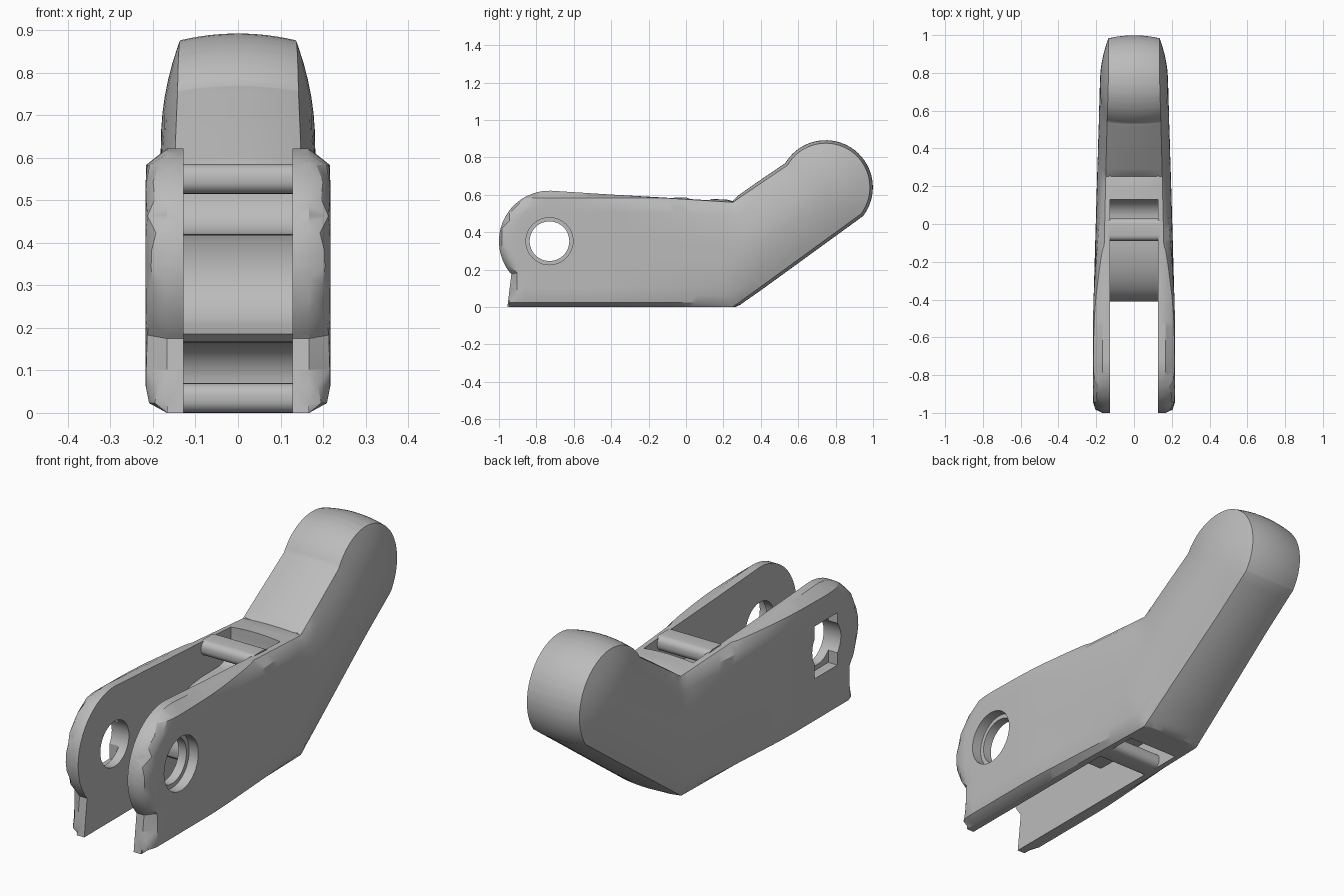
import bpy, bmesh, math
from mathutils import Vector
from mathutils.geometry import intersect_point_line

cube = bpy.data.objects.get("Cube")
if cube:
    bpy.data.objects.remove(cube, do_unlink=True)

grey = bpy.data.materials.new("plain_grey")
grey.use_nodes = True
colour = (0.5, 0.5, 0.5, 1)
grey.diffuse_color = colour
grey.node_tree.nodes["Principled BSDF"].inputs["Base Color"].default_value = colour


def to_object(name, bm):
    bmesh.ops.recalc_face_normals(bm, faces=bm.faces[:])
    mesh = bpy.data.meshes.new(name)
    bm.to_mesh(mesh)
    bm.free()
    mesh.materials.append(grey)
    ob = bpy.data.objects.new(name, mesh)
    bpy.context.scene.collection.objects.link(ob)
    return ob


def arc(cy, cz, ry, rz, start, end, n):
    angles = [math.radians(start + (end - start) * i / n) for i in range(n + 1)]
    return [(cy + ry * math.cos(a), cz + rz * math.sin(a)) for a in angles]


def prism(name, profile, x0, x1):
    """Side profile (y, z) extruded from x0 to x1."""
    bm = bmesh.new()
    face = bm.faces.new([bm.verts.new((x0, y, z)) for y, z in profile])
    out = bmesh.ops.extrude_face_region(bm, geom=[face])
    for v in out["geom"]:
        if isinstance(v, bmesh.types.BMVert):
            v.co.x = x1
    return to_object(name, bm)


def box_profile(y0, y1, z0, z1):
    return [(y0, z0), (y1, z0), (y1, z1), (y0, z1)]


def clamp(t):
    return max(0.0, min(1.0, t))


# Side outline: rounded fork end, straight body, raised arm with a round head
PIVOT = (-0.73, 0.352)
outline = [(0.25, 0), (-0.955, 0)]
outline += arc(*PIVOT, 0.27, 0.27, 221, 88, 28)
outline += [(0.25, 0.56)]
outline += arc(0.747, 0.64, 0.236, 0.236, 150, -37, 36)
ring = [Vector((0, y, z)) for y, z in outline]
segments = list(zip(ring, ring[1:] + ring[:1]))


def rim_distance(p):
    best = 9.0
    for a, b in segments:
        q, t = intersect_point_line(p, a, b)
        q = a.lerp(b, clamp(t))
        best = min(best, (p - q).length)
    return best


def arm_blend(y):
    return clamp((y + 0.4) / 0.8)


def half_width(p):
    """Filleted flanks at the fork turning into domed flanks at the head."""
    u = arm_blend(p.y)
    w = 0.217 - 0.036 * clamp((p.y + 0.5) / 1.25)
    d = rim_distance(p)
    k = 1 - clamp(d / 0.05)
    fillet = 0.05 * (1 - math.sqrt(max(0, 1 - k * k)))
    dome = 0.045 * (1 - clamp(d / 0.24)) ** 2
    return w - (1 - u) * fillet - u * dome


# Left flank, finely divided, then shaped
bm = bmesh.new()
bm.faces.new([bm.verts.new(p) for p in ring])
core = bm.faces[:]
for step in (0.003, 0.006, 0.009, 0.013, 0.017):
    bmesh.ops.inset_region(bm, faces=core, thickness=step, use_even_offset=True)
    core = [max(bm.faces, key=lambda f: f.calc_area())]
for axis, count, first in ((1, 49, -0.983), (2, 22, 0.023)):
    for i in range(count):
        co, no = Vector(), Vector()
        co[axis], no[axis] = first + 0.04 * i, 1
        bmesh.ops.bisect_plane(bm, geom=bm.verts[:] + bm.edges[:] + bm.faces[:],
                               plane_co=co, plane_no=no, dist=0.0005)

# Outward directions along the rim
rim_edges = [e for e in bm.edges if e.is_boundary]
outward = {}
for e in rim_edges:
    a, b = e.verts
    along = (b.co - a.co).normalized()
    away = (a.co + b.co) / 2 - e.link_faces[0].calc_center_median()
    away = (away - along * away.dot(along)).normalized()
    for v in (a, b):
        outward[v] = outward.get(v, Vector()) + away
base = {v: v.co.copy() for v in outward}
widths = {v: half_width(v.co) for v in bm.verts}
for v, w in widths.items():
    v.co.x = w

# Crowned rim surface from the flank to the centre plane
layer = {v: v for v in outward}
STEPS = 6
for s in range(1, STEPS + 1):
    t = 1 - s / STEPS
    fresh = {}
    for v, n in outward.items():
        p = base[v] + n.normalized() * 0.016 * arm_blend(base[v].y) * (1 - t * t)
        fresh[v] = bm.verts.new((widths[v] * t, p.y, max(0, p.z)))
    for e in rim_edges:
        a, b = e.verts
        bm.faces.new((layer[a], layer[b], fresh[b], fresh[a]))
    layer = fresh
bmesh.ops.mirror(bm, geom=bm.verts[:] + bm.edges[:] + bm.faces[:],
                 axis='X', merge_dist=0.0001)
bmesh.ops.remove_doubles(bm, verts=bm.verts[:], dist=0.00005)
bmesh.ops.triangulate(bm, faces=[f for f in bm.faces if len(f.verts) > 3])
lever = to_object("lever_body", bm)

# Fork gap with a rounded web and passages behind the two cross bars
gap = [(-1.2, -0.1), (-1.2, 0.8), (0.13, 0.8), (0.13, 0.54)]
gap += arc(0.03, 0.52, 0.1, 0.1, 0, -90, 8)
gap += arc(-0.05, 0.21, 0.36, 0.21, 90, 180, 24)
gap += [(-0.405, 0.185), (-0.385, 0.168), (-0.36, 0.165)]
gap += arc(0.03, 0.065, 0.1, 0.1, 90, 0, 8)
gap += [(0.13, -0.1)]
IN = 0.128

# Pivot holes: round with a counterbore on the left, rectangular recess on the right
cutters = [
    prism("fork_gap_cutter", gap, -IN, IN),
    prism("pivot_hole_cutter", arc(*PIVOT, 0.106, 0.106, 0, 352.5, 47), -0.3, 0.3),
    prism("counterbore_cutter", arc(*PIVOT, 0.126, 0.126, 0, 352.5, 47), 0.17, 0.3),
    prism("recess_cutter", box_profile(-0.81, -0.64, 0.225, 0.47), -0.3, -0.17),
]
for c in cutters:
    c.hide_render = True
    mod = lever.modifiers.new(c.name, 'BOOLEAN')
    mod.operation, mod.solver, mod.object = 'DIFFERENCE', 'EXACT', c
bpy.context.view_layer.update()
graph = bpy.context.evaluated_depsgraph_get()
cut_mesh = bpy.data.meshes.new_from_object(lever.evaluated_get(graph))
lever.modifiers.clear()
lever.data = cut_mesh
for c in cutters:
    bpy.data.objects.remove(c, do_unlink=True)


# Rounded cross bars
def bar_profile(y0, y1, z0, z1, r):
    return (arc(y1 - r, z1 - r, r, r, 90, 0, 6) + arc(y1 - r, z0 + r, r, r, 0, -90, 6)
            + arc(y0 + r, z0 + r, r, r, 270, 180, 6) + arc(y0 + r, z1 - r, r, r, 180, 90, 6))


upper = prism("upper_cross_bar", bar_profile(-0.09, 0.03, 0.515, 0.585, 0.03), -0.135, 0.135)
lower = prism("lower_cross_bar", bar_profile(-0.1, 0.02, 0, 0.07, 0.03), -0.135, 0.135)

# Smooth shading with sharp edges kept
bpy.ops.object.select_all(action='DESELECT')
for ob in (lever, upper, lower):
    ob.select_set(True)
bpy.context.view_layer.objects.active = lever
bpy.ops.object.shade_smooth_by_angle(angle=math.radians(30))
